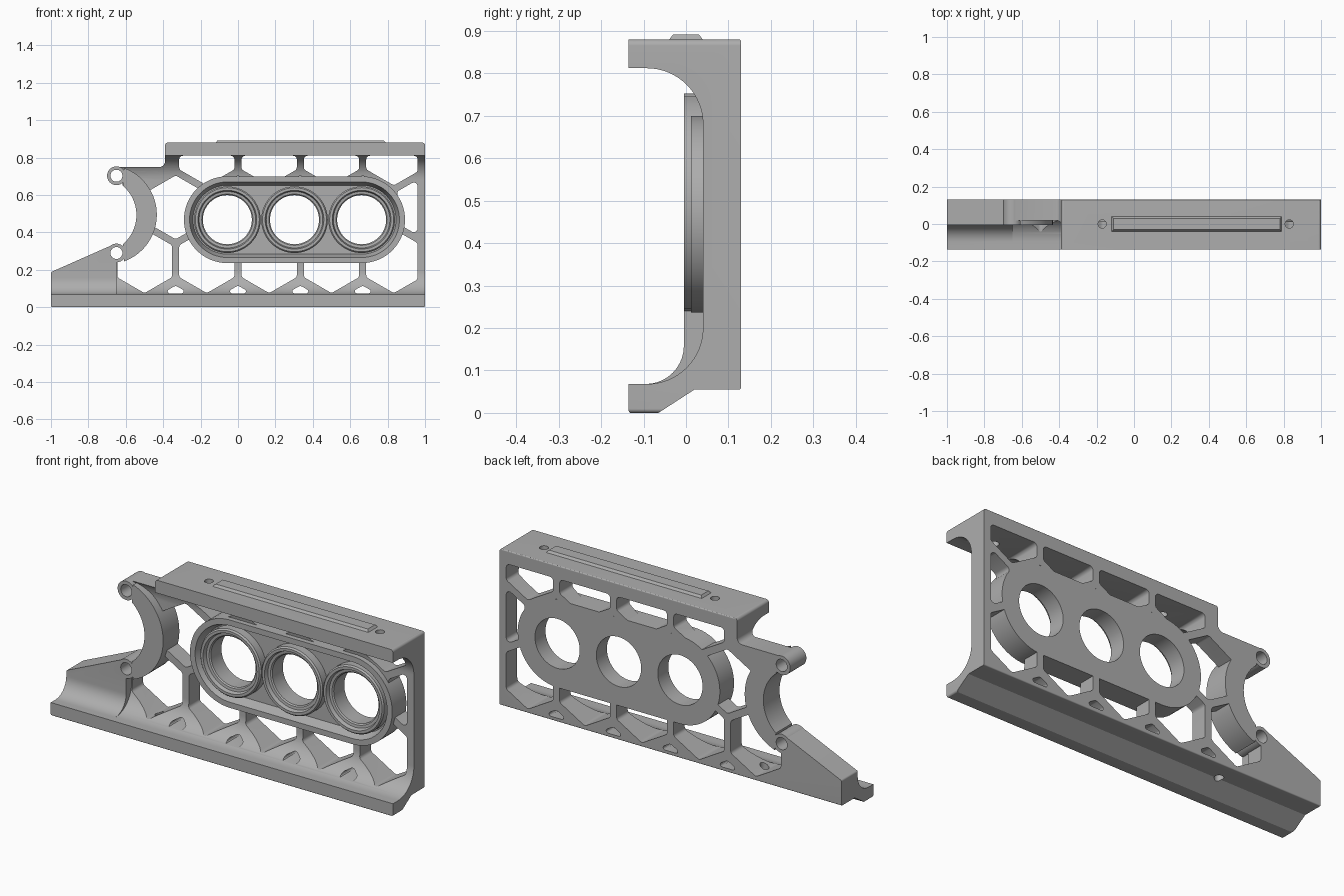
import bpy, bmesh
from math import sin, cos, tan, pi, radians, sqrt
from mathutils import Vector

if "Cube" in bpy.data.objects:
    bpy.data.objects.remove(bpy.data.objects["Cube"], do_unlink=True)

gray = bpy.data.materials.new("machined_gray")
gray.use_nodes = True
gray.diffuse_color = (0.42, 0.42, 0.42, 1)
gray.node_tree.nodes["Principled BSDF"].inputs["Base Color"].default_value = (0.42, 0.42, 0.42, 1)

BACK = 0.13


# ---- helpers -------------------------------------------------------------
def arc(cx, cz, r, a0, a1, n=24):
    angles = [radians(a0 + (a1 - a0) * i / n) for i in range(n + 1)]
    return [(cx + r * cos(a), cz + r * sin(a)) for a in angles]


def circle(cx, cz, r, n=48):
    return arc(cx, cz, r, 0, 360, n)[:-1]


def stadium(x0, x1, z, r):
    return arc(x0, z, r, 90, 270, 32) + arc(x1, z, r, -90, 90, 32)


def fillet(points, steps=10):
    """Round each corner (a, b, radius) of a closed outline."""
    out, n = [], len(points)
    pts = [(Vector(p[:2]), p[2] if len(p) > 2 else 0) for p in points]
    for i, (p, r) in enumerate(pts):
        (a, ra), (b, rb) = pts[i - 1], pts[(i + 1) % n]
        u, v = a - p, b - p
        lim = min(u.length * (0.49 if ra else 1), v.length * (0.49 if rb else 1))
        u.normalize()
        v.normalize()
        theta = u.angle(v)
        if r == 0 or pi - theta < 0.05:
            out.append(tuple(p))
            continue
        t = min(r / tan(theta / 2), lim)
        r = t * tan(theta / 2)
        c = p + (u + v).normalized() * r / sin(theta / 2)
        s, e, phi = p + u * t - c, p + v * t - c, pi - theta
        for k in range(steps + 1):
            f = k / steps
            out.append(tuple(c + (s * sin((1 - f) * phi) + e * sin(f * phi)) / sin(phi)))
    return out


def finish(name, bm):
    bmesh.ops.recalc_face_normals(bm, faces=bm.faces)
    mesh = bpy.data.meshes.new(name)
    bm.to_mesh(mesh)
    bm.free()
    mesh.materials.append(gray)
    obj = bpy.data.objects.new(name, mesh)
    bpy.context.collection.objects.link(obj)
    return obj


def prism(name, outline, axis, t0, t1, end_outline=None):
    """Extrude an outline along an axis, optionally tapering to a second one."""
    place = {"x": lambda a, b, t: (t, a, b),
             "y": lambda a, b, t: (a, t, b),
             "z": lambda a, b, t: (a, b, t)}[axis]
    bm = bmesh.new()
    low = [bm.verts.new(place(a, b, t0)) for a, b in outline]
    high = [bm.verts.new(place(a, b, t1)) for a, b in end_outline or outline]
    bm.faces.new(low)
    bm.faces.new(high)
    for i in range(len(low)):
        bm.faces.new((low[i - 1], low[i], high[i], high[i - 1]))
    return finish(name, bm)


def combine(target, tool, operation):
    mod = target.modifiers.new("shape", "BOOLEAN")
    mod.operation, mod.solver, mod.object = operation, "EXACT", tool
    bpy.context.view_layer.objects.active = target
    bpy.ops.object.modifier_apply(modifier=mod.name)
    bpy.data.objects.remove(tool, do_unlink=True)


def clip(poly, axis, limit, sign):
    """Keep the part of a convex outline on one side of an axis line."""
    out = []
    for i, p in enumerate(poly):
        q = poly[i - 1]
        dp, dq = sign * (p[axis] - limit), sign * (q[axis] - limit)
        if dp * dq < 0:
            f = dq / (dq - dp)
            out.append((q[0] + (p[0] - q[0]) * f, q[1] + (p[1] - q[1]) * f))
        if dp >= 0:
            out.append(p)
    return out


# ---- frame: C-shaped section, thicker ramp plate, side silhouette ---------
section = fillet([(-0.135, 0.88), (BACK, 0.88, 0.006), (BACK, 0.055, 0.006),
                  (0.02, 0.055), (-0.065, 0), (-0.135, 0, 0.005), (-0.135, 0.068),
                  (0.04, 0.068, 0.132), (0.04, 0.812, 0.132), (-0.135, 0.812)], 16)
frame = prism("bracket_frame", section, "x", -1.02, 1.02)

ramp = fillet([(0.1, 0.06), (0.1, 0.34), (-0.005, 0.34), (-0.005, 0.068, 0.09),
               (-0.12, 0.068), (-0.12, 0.06)])
combine(frame, prism("ramp_plate", ramp, "x", -1.02, -0.65), "UNION")

inner_arc = arc(-0.747, 0.493, 0.204, 50, -50)
silhouette = fillet([(-1, 0, 0.01), (1, 0, 0.01), (1, 0.88, 0.015),
                     (-0.39, 0.88, 0.015), (-0.39, 0.75, 0.03), (-0.65, 0.75)]
                    + inner_arc + [(-0.665, 0.336), (-1, 0.188, 0.01)])
combine(frame, prism("silhouette", silhouette, "y", -0.3, 0.3), "INTERSECT")

# ---- honeycomb windows -----------------------------------------------------
pitch = 1 / 3
side = pitch / sqrt(3)
rows = [(-0.042, (-1, 0, 1, 2), 0.030),
        (0.246, (-1.5, -0.5, 0.5, 1.5, 2.5), 0.019),
        (0.534, (-1, 0, 1, 2, 3), 0.019),
        (0.822, (-0.5, 0.5, 1.5, 2.5), 0.019)]
for z, columns, inset in rows:
    radius = side - inset * 2 / sqrt(3)
    for column in columns:
        cell = arc(column * pitch, z, radius, 30, 330, 5)
        for axis, limit, sign in ((0, -0.645, 1), (0, 0.96, -1), (1, 0.074, 1), (1, 0.81, -1)):
            cell = clip(cell, axis, limit, sign)
        cell = fillet([(a, b, 0.02) for a, b in cell], 5)
        combine(frame, prism("window", cell, "y", -0.3, 0.3), "DIFFERENCE")

# ---- curved hook with two eyelets ------------------------------------------
hook = arc(-0.70, 0.495, 0.266, 70, -70, 36) + inner_arc[::-1]
combine(frame, prism("hook", hook, "y", -0.005, BACK), "UNION")
eyelets = [(-0.65, 0.703), (-0.65, 0.29)]
for x, z in eyelets:
    combine(frame, prism("eyelet", circle(x, z, 0.05), "y", -0.005, BACK), "UNION")
for x, z in eyelets:
    combine(frame, prism("eyelet_hole", circle(x, z, 0.032), "y", -0.3, 0.3), "DIFFERENCE")

# ---- oval housing with recessed floor --------------------------------------
centers, mid = (-0.057, 0.302, 0.661), 0.468
oval = (centers[0], centers[-1], mid)
combine(frame, prism("housing", stadium(*oval, 0.232), "y", 0.012, BACK), "UNION")
combine(frame, prism("recess", stadium(*oval, 0.208), "y", -0.005, 0.065,
                     stadium(*oval, 0.184)), "DIFFERENCE")
for x in centers:
    combine(frame, prism("bore", circle(x, mid, 0.131, 64), "y", -0.3, 0.3), "DIFFERENCE")

# ---- screw holes in the top and bottom flanges ------------------------------
for x, y, z0, z1 in ((-0.17, 0, 0.7, 1), (0.83, 0, 0.7, 1), (-0.48, 0.03, -0.1, 0.13)):
    combine(frame, prism("screw_hole", circle(x, y, 0.022, 24), "z", z0, z1), "DIFFERENCE")

# ---- stepped collars around the bores ---------------------------------------
collar = [(0.178, 0.068), (0.178, 0.022), (0.171, 0.014), (0.157, 0.014),
          (0.151, 0.034), (0.137, 0.036), (0.131, 0.042), (0.131, 0.068)]
parts = [frame]
for i, x in enumerate(centers):
    bm = bmesh.new()
    ring = [bm.verts.new((x + r, y, mid)) for r, y in collar]
    edges = [bm.edges.new((ring[k - 1], ring[k])) for k in range(len(ring))]
    bmesh.ops.spin(bm, geom=ring + edges, cent=(x, 0, mid), axis=(0, 1, 0),
                   angle=2 * pi, steps=64, use_duplicate=False)
    bmesh.ops.remove_doubles(bm, verts=bm.verts, dist=0.0005)
    parts.append(finish("bore_collar_%d" % (i + 1), bm))

# ---- raised rail on the top flange ------------------------------------------
base = [(-0.12, -0.04), (0.79, -0.04), (0.79, 0.04), (-0.12, 0.04)]
top = [(-0.11, -0.03), (0.78, -0.03), (0.78, 0.03), (-0.11, 0.03)]
parts.append(prism("top_rail", base, "z", 0.879, 0.892, top))

# ---- smooth curved surfaces, keep edges sharp --------------------------------
bpy.ops.object.select_all(action="DESELECT")
for obj in parts:
    obj.select_set(True)
bpy.context.view_layer.objects.active = frame
bpy.ops.object.shade_smooth_by_angle(angle=radians(25))
